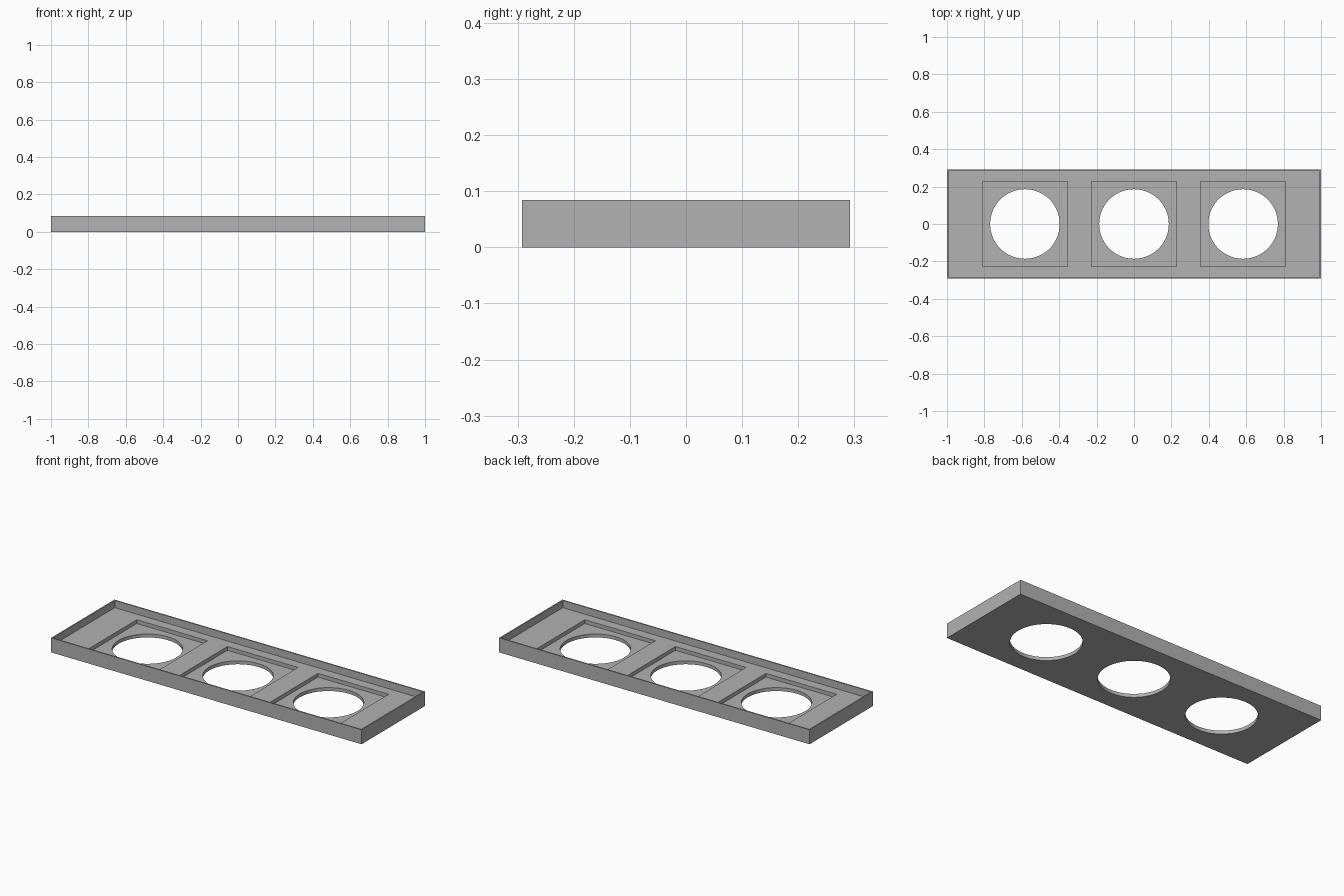
import bpy

cube = bpy.data.objects.get("Cube")
if cube:
    bpy.data.objects.remove(cube, do_unlink=True)

LENGTH, DEPTH, HEIGHT = 2.0, 0.584, 0.084
WALL = 0.008
FLOOR_Z, POCKET_Z = 0.042, 0.02
POCKET, HOLE_R, SPACING = 0.455, 0.186, 0.583

grey = bpy.data.materials.new("plain grey")
grey.use_nodes = True
grey.diffuse_color = (0.445, 0.445, 0.445, 1)
grey.node_tree.nodes["Principled BSDF"].inputs["Base Color"].default_value = grey.diffuse_color


def box(name, x, width, depth, bottom, top):
    """Axis-aligned box standing between two heights."""
    bpy.ops.mesh.primitive_cube_add(size=1, location=(x, 0, (bottom + top) / 2))
    obj = bpy.context.object
    obj.name = name
    obj.scale = (width, depth, top - bottom)
    bpy.ops.object.transform_apply(location=False, rotation=False, scale=True)
    return obj


def cut(target, cutter):
    """Subtract the cutter from the target and discard it."""
    cutter.hide_render = True
    mod = target.modifiers.new("cut", "BOOLEAN")
    mod.operation = "DIFFERENCE"
    mod.solver = "EXACT"
    mod.object = cutter
    bpy.context.view_layer.objects.active = target
    bpy.ops.object.modifier_apply(modifier=mod.name)
    bpy.data.objects.remove(cutter, do_unlink=True)


# Tray body with a thin raised rim
tray = box("tray", 0, LENGTH, DEPTH, 0, HEIGHT)
tray.data.materials.append(grey)
cut(tray, box("rim_cutter", 0, LENGTH - 2 * WALL, DEPTH - 2 * WALL, FLOOR_Z, HEIGHT + 0.1))

# Three square pockets, each with a round through hole
for i in (-1, 0, 1):
    x = i * SPACING
    pocket = box("pocket_cutter", x, POCKET, POCKET, POCKET_Z, HEIGHT + 0.1)
    cut(tray, pocket)
    bpy.ops.mesh.primitive_cylinder_add(vertices=96, radius=HOLE_R, depth=0.4, location=(x, 0, 0))
    cut(tray, bpy.context.object)

# Smooth hole walls, sharp edges elsewhere
bpy.ops.object.select_all(action="DESELECT")
tray.select_set(True)
bpy.context.view_layer.objects.active = tray
bpy.ops.object.shade_smooth_by_angle()
